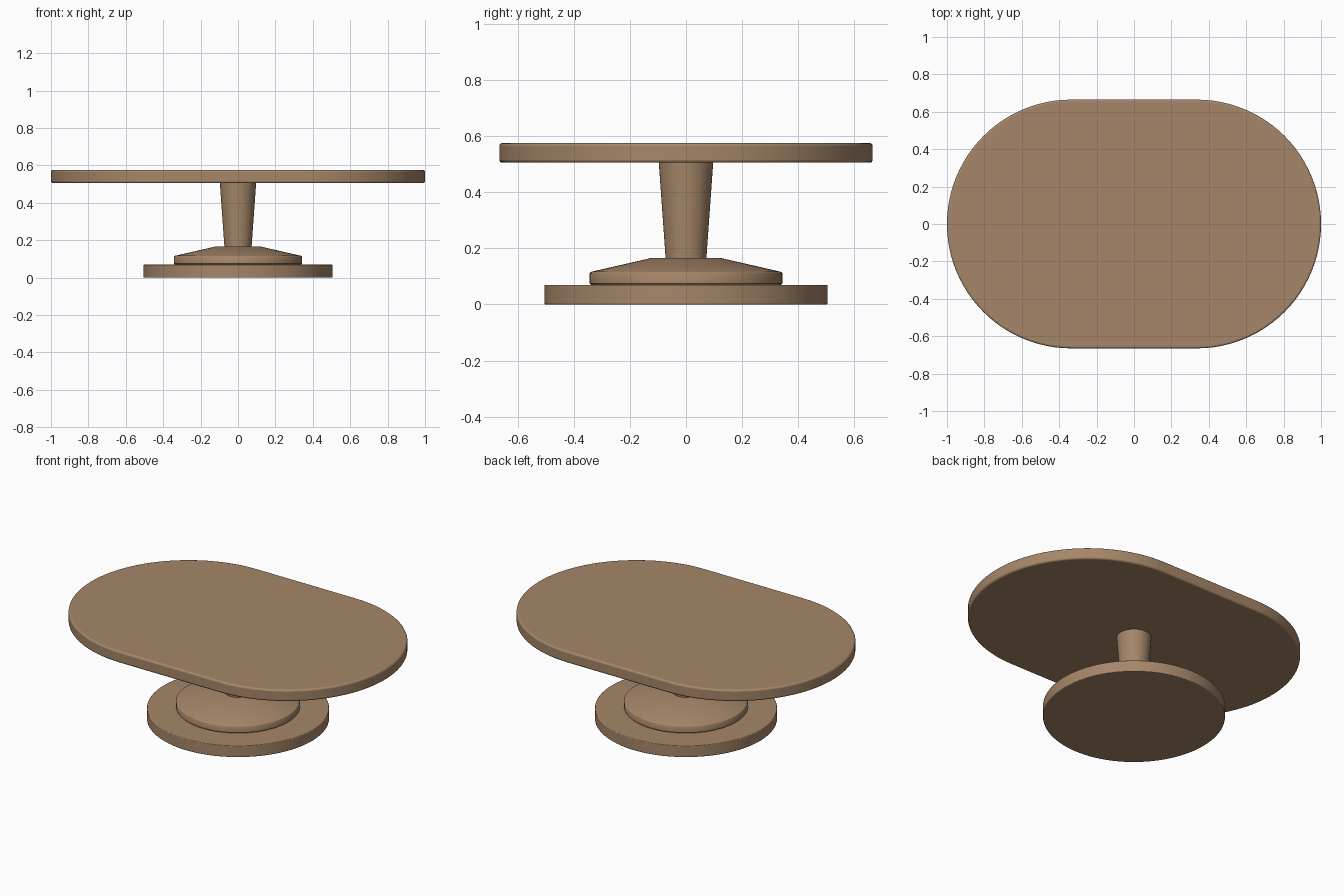
import bpy, bmesh
from math import cos, sin, pi, radians

if "Cube" in bpy.data.objects:
    bpy.data.objects.remove(bpy.data.objects["Cube"])

wood = bpy.data.materials.new("wood")
wood.diffuse_color = (0.38, 0.24, 0.14, 1)
wood.use_nodes = True
wood.node_tree.nodes["Principled BSDF"].inputs["Base Color"].default_value = wood.diffuse_color


def finish(name, bm):
    bmesh.ops.recalc_face_normals(bm, faces=bm.faces)
    mesh = bpy.data.meshes.new(name)
    bm.to_mesh(mesh)
    bm.free()
    mesh.materials.append(wood)
    ob = bpy.data.objects.new(name, mesh)
    bpy.context.collection.objects.link(ob)
    bpy.ops.object.select_all(action='DESELECT')
    ob.select_set(True)
    bpy.context.view_layer.objects.active = ob
    bpy.ops.object.shade_smooth_by_angle(angle=radians(35))
    return ob


def bevel(ob, width):
    mod = ob.modifiers.new("soft_edge", 'BEVEL')
    mod.width = width
    mod.segments = 3
    mod.limit_method = 'ANGLE'
    mod.angle_limit = radians(35)


def lathe(name, profile, sides=96):
    """Closed round part from (radius, z) points, bottom to top."""
    bm = bmesh.new()
    rings = [[bm.verts.new((r * cos(2 * pi * i / sides), r * sin(2 * pi * i / sides), z))
              for i in range(sides)] for r, z in profile]
    for low, high in zip(rings, rings[1:]):
        for i in range(sides):
            j = (i + 1) % sides
            bm.faces.new((low[i], low[j], high[j], high[i]))
    bm.faces.new(rings[0][::-1])
    bm.faces.new(rings[-1])
    return finish(name, bm)


# Stepped round foot
bevel(lathe("base_disc", [(0.505, 0), (0.505, 0.07)]), 0.004)
lathe("base_collar", [(0.338, 0.07), (0.343, 0.075), (0.343, 0.111),
                      (0.341, 0.114), (0.335, 0.117), (0.125, 0.165)])

# Stem, widening towards the top
lathe("pedestal_stem", [(0.072, 0.155), (0.097, 0.506)], 64)

# Stadium-shaped table top
R, HALF, STEPS = 0.665, 0.335, 48
bm = bmesh.new()
outline = []
for side in (1, -1):
    for i in range(STEPS + 1):
        a = pi * i / STEPS - pi / 2
        outline.append(bm.verts.new((side * (HALF + R * cos(a)), side * R * sin(a), 0.505)))
face = bm.faces.new(outline)
top = bmesh.ops.extrude_face_region(bm, geom=[face])
bmesh.ops.translate(bm, vec=(0, 0, 0.07),
                    verts=[v for v in top["geom"] if isinstance(v, bmesh.types.BMVert)])
bevel(finish("table_top", bm), 0.01)
